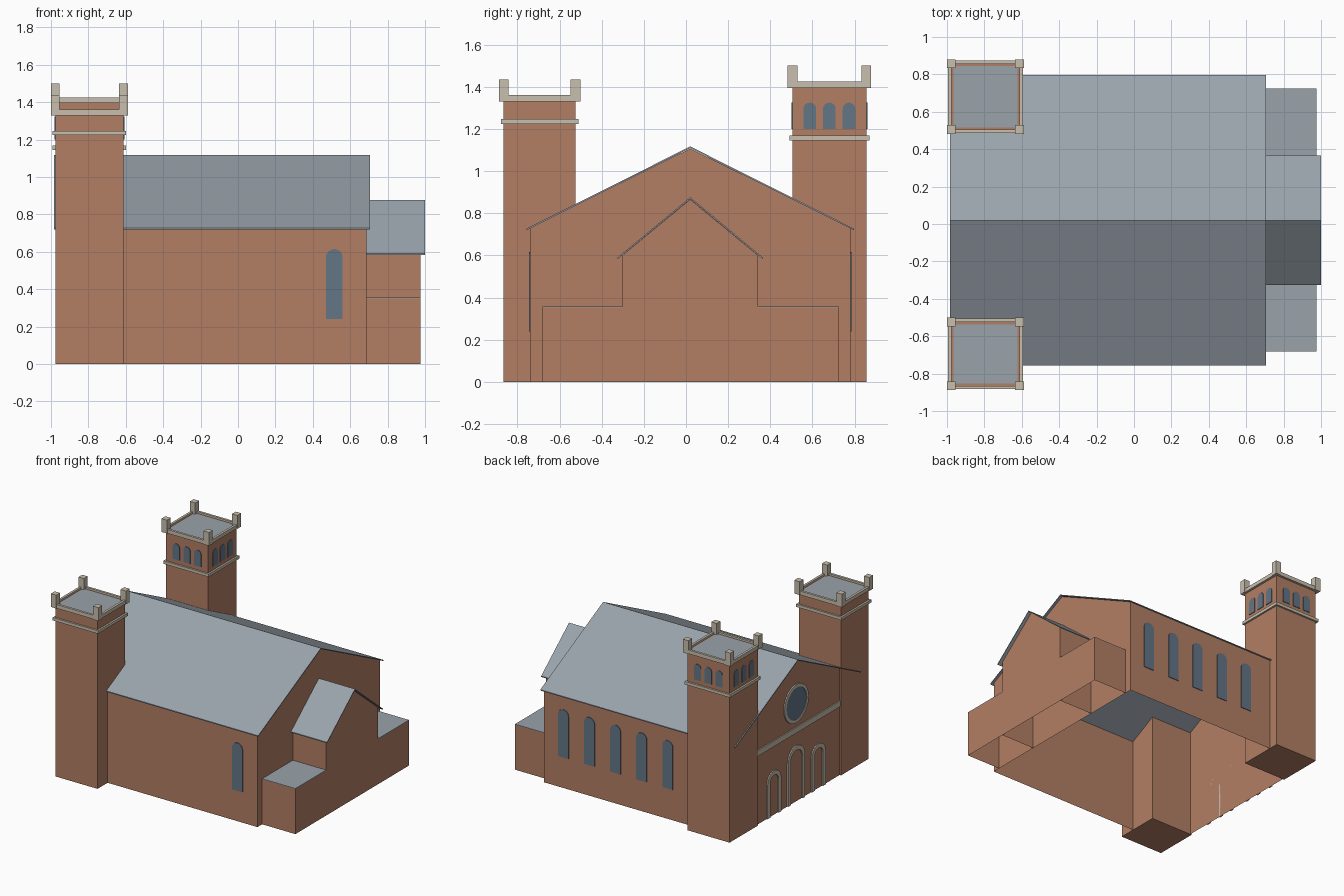
import bpy, bmesh
from math import cos, sin, pi
from mathutils import Vector

cube = bpy.data.objects.get("Cube")
if cube:
    bpy.data.objects.remove(cube, do_unlink=True)

X, Y, Z = Vector((1, 0, 0)), Vector((0, 1, 0)), Vector((0, 0, 1))


def material(name, rgb):
    m = bpy.data.materials.new(name)
    m.use_nodes = True
    m.diffuse_color = (*rgb, 1)
    m.node_tree.nodes["Principled BSDF"].inputs["Base Color"].default_value = (*rgb, 1)
    return m


BRICK = material("brick", (0.45, 0.21, 0.13))
SLATE = material("slate", (0.32, 0.37, 0.41))
STONE = material("stone", (0.58, 0.52, 0.42))
GLASS = material("glass", (0.125, 0.18, 0.24))


def finish(name, bm, mat):
    bmesh.ops.recalc_face_normals(bm, faces=bm.faces)
    me = bpy.data.meshes.new(name)
    bm.to_mesh(me)
    bm.free()
    me.materials.append(mat)
    ob = bpy.data.objects.new(name, me)
    bpy.context.collection.objects.link(ob)
    return ob


def box(name, lo, hi, mat, open_bottom=False):
    bm = bmesh.new()
    bmesh.ops.create_cube(bm, size=1)
    for v in bm.verts:
        v.co = [lo[i] + (hi[i] - lo[i]) * (v.co[i] + 0.5) for i in range(3)]
    if open_bottom:
        bm.normal_update()
        bmesh.ops.delete(bm, geom=[f for f in bm.faces if f.normal.z < -0.5],
                         context='FACES_ONLY')
    return finish(name, bm, mat)


def thicken(bm, offset):
    ext = bmesh.ops.extrude_face_region(bm, geom=bm.faces[:])
    bmesh.ops.translate(bm, vec=offset,
                        verts=[g for g in ext["geom"] if isinstance(g, bmesh.types.BMVert)])


def plate(name, outline, origin, u, v, offset, mat):
    """Flat outline in the u-v plane, thickened along offset."""
    bm = bmesh.new()
    bm.faces.new([bm.verts.new(origin + u * a + v * b) for a, b in outline])
    thicken(bm, offset)
    # the starting face is kept as the back of the plate
    return finish(name, bm, mat)


def frame(name, outer, inner, origin, u, v, offset, mat, closed=True):
    """Strip between two matching outlines, thickened along offset."""
    bm = bmesh.new()
    o, i = [[bm.verts.new(origin + u * a + v * b) for a, b in pts] for pts in (outer, inner)]
    n = len(o)
    for k in range(n if closed else n - 1):
        j = (k + 1) % n
        bm.faces.new((o[k], o[j], i[j], i[k]))
    thicken(bm, offset)
    return finish(name, bm, mat)


def arch(r, height, steps=12):
    """Round-headed outline standing on zero, with half width r."""
    head = [(r * cos(pi * k / steps), height - r + r * sin(pi * k / steps))
            for k in range(steps + 1)]
    return [(r, 0)] + head + [(-r, 0)]


def circle(r, steps=32):
    return [(r * cos(2 * pi * k / steps), r * sin(2 * pi * k / steps)) for k in range(steps)]


def rect(x0, x1, y0, y1, grow):
    return [(x0 - grow, y0 - grow), (x1 + grow, y0 - grow),
            (x1 + grow, y1 + grow), (x0 - grow, y1 + grow)]


def gabled_walls(name, x0, x1, y0, y1, eave, apex):
    """Side walls and gable ends, open below and under the roof."""
    mid = (y0 + y1) / 2
    bm = bmesh.new()
    profile = [(y0, 0), (y0, eave), (mid, apex), (y1, eave), (y1, 0)]
    a, b = [[bm.verts.new((x, y, z)) for y, z in profile] for x in (x0, x1)]
    bm.faces.new(a)
    bm.faces.new(b)
    for k in (0, 3):
        bm.faces.new((a[k], a[k + 1], b[k + 1], b[k]))
    return finish(name, bm, BRICK)


def gabled_roof(name, x0, x1, y0, y1, eave, apex):
    mid = (y0 + y1) / 2
    t = 0.008
    profile = [(y0, eave), (mid, apex), (y1, eave), (y1, eave - t), (mid, apex - t), (y0, eave - t)]
    return plate(name, profile, X * x0, Y, Z, X * (x1 - x0), SLATE)


# Nave
NX0, NX1, NY0, NY1 = -0.965, 0.687, -0.74, 0.78
MID = (NY0 + NY1) / 2
gabled_walls("nave_walls", NX0, NX1, NY0, NY1, 0.73, 1.107)
gabled_roof("nave_roof", -0.985, 0.705, -0.757, 0.797, 0.727, 1.117)

# Chancel with flat-roofed side rooms
gabled_walls("chancel_walls", NX1, 0.975, -0.302, 0.342, 0.6, 0.866)
gabled_roof("chancel_roof", NX1, 1.0, -0.325, 0.365, 0.59, 0.876)
for side, y0, y1 in (("right", -0.682, -0.302), ("left", 0.342, 0.725)):
    box(side + "_side_room", (NX1, y0, 0), (0.975, y1, 0.352), BRICK, open_bottom=True)
    box(side + "_side_room_roof", (NX1, y0, 0.352), (0.975, y1, 0.357), SLATE)

# Tall nave windows
for k in range(5):
    x = 0.515 - 0.226 * k
    plate("back_window", arch(0.045, 0.375), Vector((x, NY1, 0.24)), X, Z, Y * 0.005, GLASS)
plate("front_window", arch(0.045, 0.375), Vector((0.515, NY0, 0.24)), X, Z, Y * -0.005, GLASS)

# Entrance gable: round window, string course and three arches
rose = Vector((NX0, MID, 0.77))
plate("round_window", circle(0.128), rose, Y, Z, X * -0.005, GLASS)
frame("round_window_rim", circle(0.15), circle(0.125), rose, Y, Z, X * -0.009, STONE)
box("string_course", (NX0 - 0.009, -0.53, 0.54), (NX0, 0.51, 0.585), STONE)
for offset, r, h in ((-0.275, 0.085, 0.35), (0, 0.105, 0.44), (0.275, 0.085, 0.35)):
    frame("door_arch", arch(r, h), arch(r - 0.033, h - 0.033),
          Vector((NX0, MID + offset, 0)), Y, Z, X * -0.009, STONE, closed=False)


# Towers
def tower(side, y0, y1, cornice, band):
    x0, x1 = -0.977, -0.612
    top = cornice + 0.015
    box(side + "_tower", (x0, y0, 0), (x1, y1, top), BRICK)
    box(side + "_tower_roof", (x0 + 0.012, y0 + 0.012, top),
        (x1 - 0.012, y1 - 0.012, top + 0.003), SLATE)
    for part, z, h, grow in (("cornice", cornice, 0.03, 0.018), ("band", band, 0.023, 0.014)):
        frame(side + "_tower_" + part, rect(x0, x1, y0, y1, grow), rect(x0, x1, y0, y1, 0),
              Z * z, X, Y, Z * h, STONE)
    for x in (x0, x1):
        for y in (y0, y1):
            box(side + "_corner_post", (x - 0.023, y - 0.023, cornice),
                (x + 0.023, y + 0.023, cornice + 0.105), STONE)
    return (x0 + x1) / 2, (y0 + y1) / 2, (x1 - x0) / 2, (y1 - y0) / 2


tower("right", -0.865, -0.524, 1.33, 1.224)
cx, cy, hx, hy = tower("left", 0.505, 0.856, 1.395, 1.145)

# Belfry openings on every face of the taller tower
for out, along, half in ((X, Y, hx), (-X, Y, hx), (Y, X, hy), (-Y, X, hy)):
    for k in (-1, 0, 1):
        base = Vector((cx, cy, 1.2)) + out * half + along * (0.093 * k)
        plate("belfry_window", arch(0.03, 0.125), base, along, Z, out * 0.005, GLASS)
